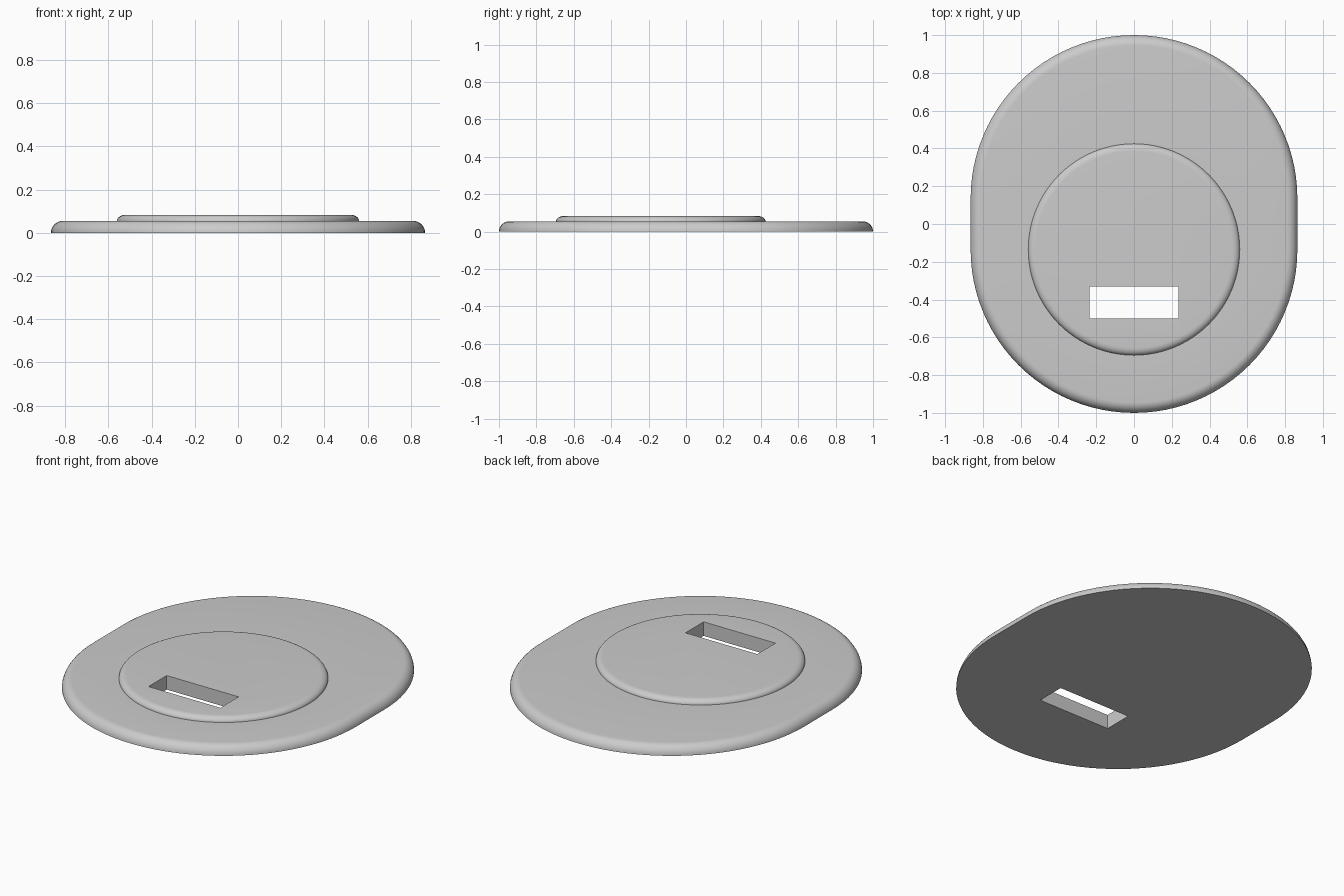
import bpy
import bmesh
import math

if "Cube" in bpy.data.objects:
    bpy.data.objects.remove(bpy.data.objects["Cube"], do_unlink=True)

grey = bpy.data.materials.new("plain_grey")
grey.use_nodes = True
colour = (0.6, 0.6, 0.6, 1)
grey.diffuse_color = colour
grey.node_tree.nodes["Principled BSDF"].inputs["Base Color"].default_value = colour

HALF = 48        # segments per half circle
STEPS = 8        # segments across each rounded edge
OFFSET = 0.135   # distance of the end-circle centres from the middle
BASE_R, BASE_TOP = 0.865, 0.055
DISC_R, DISC_TOP = 0.56, 0.083


def ring(bm, radius, z, back_y):
    """Two half circles, the front one centred at -OFFSET, the back one at back_y."""
    verts = []
    for start, cy in ((0, back_y), (math.pi, -OFFSET)):
        for i in range(HALF + 1):
            a = start + math.pi * i / HALF
            verts.append(bm.verts.new((radius * math.cos(a), cy + radius * math.sin(a), z)))
    return verts


def rounded(bm, radius, z0, z1, width, back_y):
    """Rings following a quarter-round edge from z0 up to z1."""
    rings = []
    for i in range(STEPS + 1):
        t = math.pi / 2 * i / STEPS
        r = radius - width * (1 - math.cos(t))
        rings.append(ring(bm, r, z0 + (z1 - z0) * math.sin(t), back_y))
    return rings


# Oval base and the raised disc, lofted as one closed skin
bm = bmesh.new()
rings = rounded(bm, BASE_R, 0, BASE_TOP, 0.055, OFFSET)
rings += rounded(bm, DISC_R, BASE_TOP, DISC_TOP, 0.04, -OFFSET)
for low, high in zip(rings, rings[1:]):
    n = len(low)
    for i in range(n):
        j = (i + 1) % n
        bm.faces.new((low[i], low[j], high[j], high[i]))
bm.faces.new(rings[0][::-1])
bm.faces.new(rings[-1])
bmesh.ops.remove_doubles(bm, verts=bm.verts, dist=1e-5)
bmesh.ops.recalc_face_normals(bm, faces=bm.faces)
mesh = bpy.data.meshes.new("oval_plate")
bm.to_mesh(mesh)
bm.free()
mesh.materials.append(grey)
plate = bpy.data.objects.new("oval_plate", mesh)
bpy.context.collection.objects.link(plate)

# Rectangular slot through the disc and the base
bpy.ops.mesh.primitive_cube_add(size=1, location=(0, -0.415, 0.04))
cutter = bpy.context.object
cutter.name = "slot_cutter"
cutter.scale = (0.47, 0.17, 0.4)
cutter.hide_render = True
cutter.data.materials.append(grey)

cut = plate.modifiers.new("slot", 'BOOLEAN')
cut.operation = 'DIFFERENCE'
cut.solver = 'EXACT'
cut.object = cutter
bpy.ops.object.select_all(action='DESELECT')
plate.select_set(True)
bpy.context.view_layer.objects.active = plate
bpy.ops.object.modifier_apply(modifier=cut.name)
bpy.data.objects.remove(cutter, do_unlink=True)

bpy.ops.object.shade_smooth_by_angle(angle=math.radians(30))
